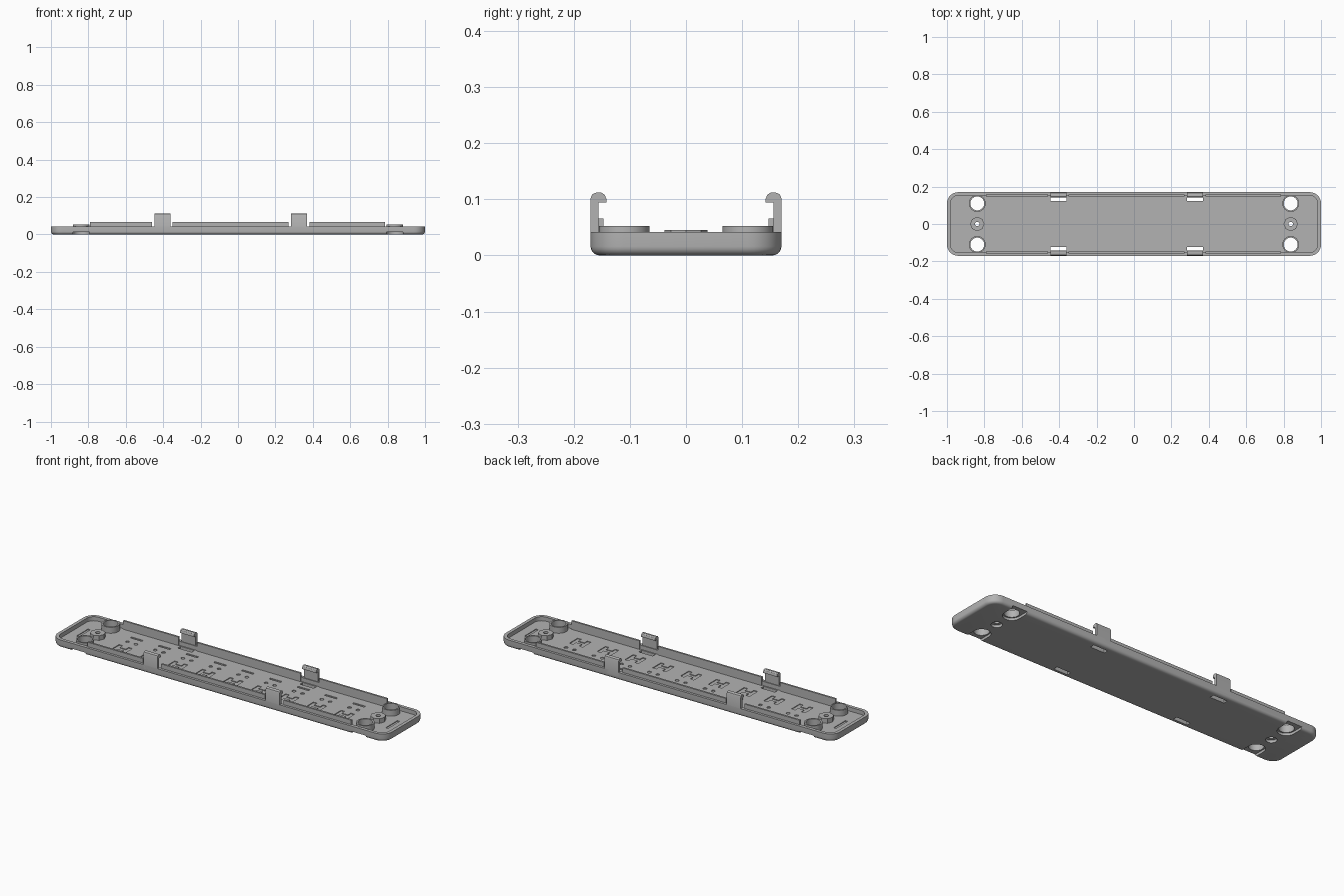
import bpy, bmesh
from math import sin, cos, pi, radians

if "Cube" in bpy.data.objects:
    bpy.data.objects.remove(bpy.data.objects["Cube"])

grey = bpy.data.materials.new("mid grey")
grey.use_nodes = True
grey.diffuse_color = (0.45, 0.45, 0.45, 1)
grey.node_tree.nodes["Principled BSDF"].inputs["Base Color"].default_value = (0.45, 0.45, 0.45, 1)

FLOOR, RIM, HALF_W = 0.02, 0.042, 0.17
CLIPS = (-0.404, 0.326)
POST_X = 0.838


def loft(name, rings):
    """Closed solid through a list of equal-length rings of points."""
    bm = bmesh.new()
    loops = [[bm.verts.new(p) for p in ring] for ring in rings]
    n = len(loops[0])
    for a, b in zip(loops, loops[1:]):
        for i in range(n):
            j = (i + 1) % n
            bm.faces.new((a[i], a[j], b[j], b[i]))
    bm.faces.new(loops[0][::-1])
    bm.faces.new(loops[-1])
    bmesh.ops.recalc_face_normals(bm, faces=bm.faces)
    mesh = bpy.data.meshes.new(name)
    bm.to_mesh(mesh)
    bm.free()
    mesh.materials.append(grey)
    ob = bpy.data.objects.new(name, mesh)
    bpy.context.collection.objects.link(ob)
    return ob


def prism(name, outline, z0, z1):
    return loft(name, [[(x, y, z) for x, y in outline] for z in (z0, z1)])


def box(name, x0, x1, y0, y1, z0, z1):
    return prism(name, [(x0, y0), (x1, y0), (x1, y1), (x0, y1)], z0, z1)


def cone(name, x, y, r0, r1, z0, z1, n=40):
    ring = [2 * pi * i / n for i in range(n)]
    return loft(name, [[(x + r * cos(a), y + r * sin(a), z) for a in ring]
                       for r, z in ((r0, z0), (r1, z1))])


def rounded_ring(inset, z, radius=0.06, steps=8):
    r = max(radius - inset, 0.012)
    pts = []
    for k, (sx, sy) in enumerate(((1, 1), (-1, 1), (-1, -1), (1, -1))):
        for i in range(steps + 1):
            a = pi / 2 * (k + i / steps)
            pts.append((sx * (1 - inset - r) + r * cos(a),
                        sy * (HALF_W - inset - r) + r * sin(a), z))
    return pts


def combine(target, parts, operation):
    """Boolean the parts into the target, then drop the helpers."""
    for p in parts:
        p.hide_render = True
        mod = target.modifiers.new(p.name, "BOOLEAN")
        mod.object, mod.operation, mod.solver = p, operation, "EXACT"
    dg = bpy.context.evaluated_depsgraph_get()
    mesh = bpy.data.meshes.new_from_object(target.evaluated_get(dg))
    target.modifiers.clear()
    target.data = mesh
    for p in parts:
        bpy.data.objects.remove(p)


# Tray: rounded bottom edge, rim, inner wall and floor
fillet = [(0.016 * (1 - sin(a)), 0.016 * (1 - cos(a)))
          for a in (pi / 2 * i / 5 for i in range(6))]
tray = loft("tray", [rounded_ring(i, z) for i, z in
                     fillet + [(0, RIM), (0.018, RIM), (0.018, FLOOR)]])

# Corner sleeves and central screw posts
posts, cuts = [], []
for sx in (-1, 1):
    x = sx * POST_X
    posts.append(cone("screw_post", x, 0, 0.038, 0.038, FLOOR - 0.008, 0.045, 8))
    cuts.append(cone("screw_hole", x, 0, 0.012, 0.012, -0.01, 0.06, 24))
    cuts.append(cone("screw_recess", x, 0, 0.027, 0.027, -0.01, 0.014, 24))
    for sy in (-1, 1):
        y = sy * 0.11
        posts.append(cone("sleeve", x, y, 0.045, 0.045, FLOOR - 0.008, 0.052))
        cuts.append(cone("sleeve_hole", x, y, 0.037, 0.037, -0.01, 0.07))
        # Foot notch open to the long side
        arc = [(x + 0.044 * cos(a), y - sy * 0.044 * sin(a))
               for a in (pi * i / 16 for i in range(17))]
        cuts.append(prism("foot_notch", arc + [(x - 0.044, sy * 0.2), (x + 0.044, sy * 0.2)],
                          -0.01, 0.013))

# Slots through the floor under each clip hook
for cx in CLIPS:
    for sy in (-1, 1):
        y0, y1 = sorted((sy * 0.122, sy * 0.146))
        cuts.append(box("clip_slot", cx - 0.042, cx + 0.042, y0, y1, -0.01, 0.03))

# Shallow clearance pockets in the floor
H_SHAPE = [(-0.04, -0.035), (-0.018, -0.035), (-0.018, -0.01), (0.018, -0.01),
           (0.018, -0.035), (0.04, -0.035), (0.04, 0.035), (0.018, 0.035),
           (0.018, 0.01), (-0.018, 0.01), (-0.018, 0.035), (-0.04, 0.035)]
low = FLOOR - 0.004
for i in range(9):
    x = -0.664 + 0.166 * i
    cuts.append(prism("bracket_pocket", [(x + u, v - 0.045) for u, v in H_SHAPE], low, 0.03))
    cuts.append(box("slot_pocket", x - 0.04, x + 0.03, 0.085, 0.097, low, 0.03))
    for dx in (-0.025, 0.025):
        cuts.append(cone("dot_pocket", x + dx, 0.04, 0.01, 0.01, low, 0.03, 12))
for sx in (-1, 1):
    x = sx * 0.925
    cuts.append(box("end_pocket", x - 0.007, x + 0.007, -0.05, 0.05, low, 0.03))

combine(tray, posts, "UNION")
combine(tray, cuts, "DIFFERENCE")

# Locating lips along both long sides, broken at the clips
parts = [tray]
edges = [-0.79] + [c + d for c in CLIPS for d in (-0.055, 0.055)] + [0.787]
for side, sy in (("right", -1), ("left", 1)):
    for x0, x1 in zip(edges[::2], edges[1::2]):
        y0, y1 = sorted((sy * 0.147, sy * 0.157))
        parts.append(box("locating_lip", x0, x1, y0, y1, FLOOR, 0.066))

    # Snap clips with rounded, inward hooks
    prof = [(0.17, 0.02), (0.17, 0.102), (0.167, 0.109), (0.16, 0.112), (0.151, 0.112),
            (0.145, 0.108), (0.142, 0.101), (0.142, 0.094), (0.156, 0.094), (0.156, 0.02)]
    for cx in CLIPS:
        parts.append(loft("snap_clip", [[(x, sy * y, z) for y, z in prof]
                                        for x in (cx - 0.042, cx + 0.042)]))

for ob in bpy.context.selected_objects:
    ob.select_set(False)
for ob in parts:
    ob.select_set(True)
bpy.context.view_layer.objects.active = tray
bpy.ops.object.shade_smooth_by_angle(angle=radians(30))
